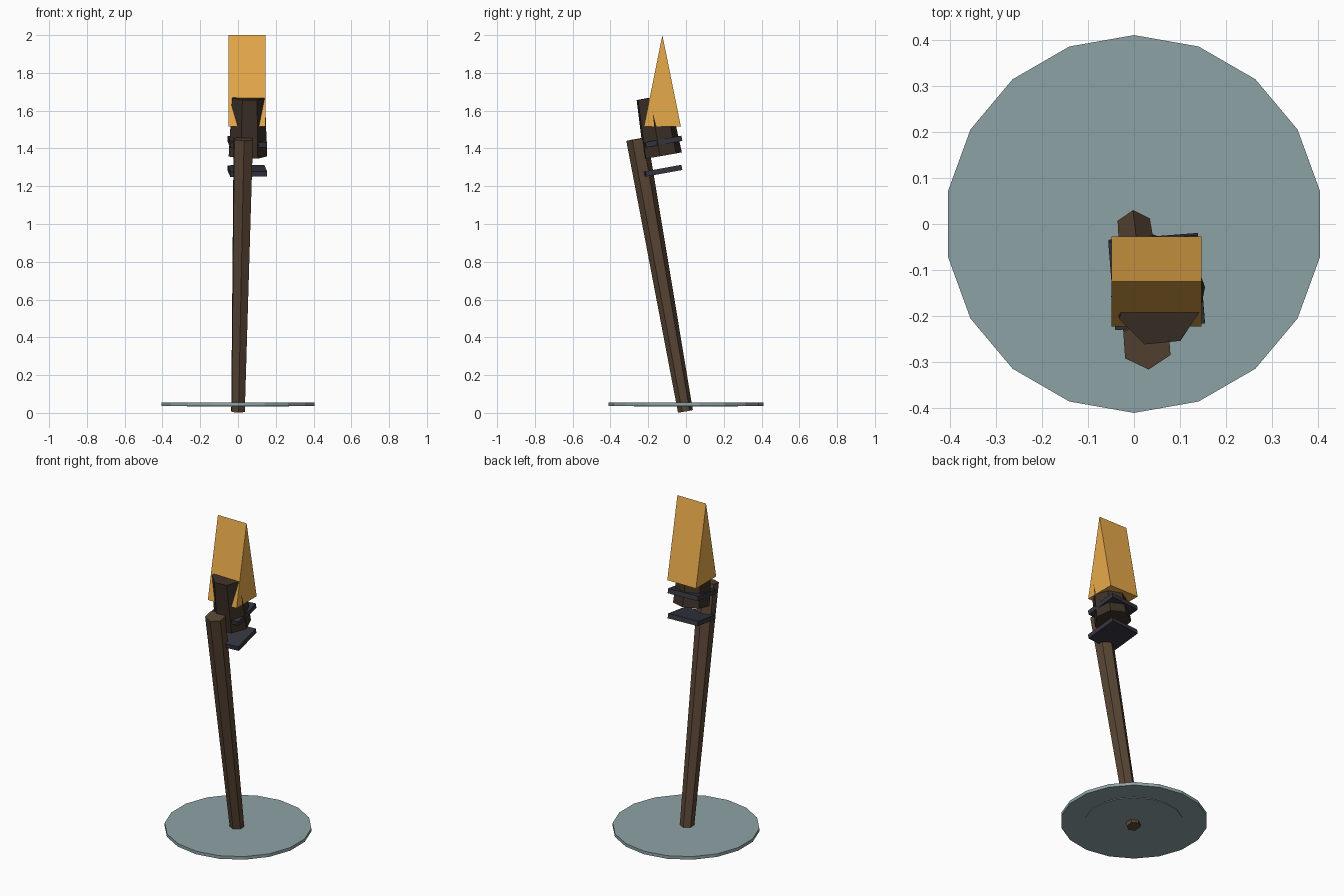
import bpy, bmesh, math
from mathutils import Vector, Matrix

if "Cube" in bpy.data.objects:
    bpy.data.objects.remove(bpy.data.objects["Cube"])


def material(name, rgb):
    m = bpy.data.materials.new(name)
    m.diffuse_color = (*rgb, 1)
    m.use_nodes = True
    m.node_tree.nodes["Principled BSDF"].inputs["Base Color"].default_value = m.diffuse_color
    return m


wood = material("wood", (0.10, 0.06, 0.035))
charred = material("charred_wood", (0.045, 0.03, 0.02))
iron = material("iron", (0.035, 0.035, 0.05))
fire = material("fire", (0.80, 0.40, 0.07))
stone = material("stone", (0.27, 0.36, 0.38))


def finish(name, bm, mat):
    bmesh.ops.recalc_face_normals(bm, faces=bm.faces)
    me = bpy.data.meshes.new(name)
    bm.to_mesh(me)
    bm.free()
    me.materials.append(mat)
    ob = bpy.data.objects.new(name, me)
    bpy.context.collection.objects.link(ob)
    return ob


def shaft(name, a, b, r1, r2, sides, phase, mat):
    """Tapered prism from a to b; its ends are square to its axis."""
    a, b = Vector(a), Vector(b)
    turn = Vector((0, 0, 1)).rotation_difference(b - a)
    bm = bmesh.new()
    rings = []
    for c, r in ((a, r1), (b, r2)):
        ring = []
        for i in range(sides):
            t = math.radians(phase) + math.tau * i / sides
            ring.append(bm.verts.new(c + turn @ Vector((r * math.cos(t), r * math.sin(t), 0))))
        rings.append(ring)
    lo, hi = rings
    bm.faces.new(lo[::-1])
    bm.faces.new(hi)
    for i in range(sides):
        j = (i + 1) % sides
        bm.faces.new((lo[i], lo[j], hi[j], hi[i]))
    return finish(name, bm, mat)


# Base disc with a shallow step underneath
shaft("base_disc", (0, 0, 0.037), (0, 0, 0.056), 0.41, 0.41, 18, 90, stone)
shaft("base_step", (0, 0, 0.033), (0, 0, 0.040), 0.275, 0.275, 18, 90, stone)

# Leaning six-sided pole
shaft("pole", (0, -0.003, 0.008), (0.028, -0.26, 1.45), 0.04, 0.057, 6, 94, wood)

# Seven-sided torch head
shaft("torch_head", (0.05, -0.125, 1.362), (0.054, -0.178, 1.67), 0.105, 0.09, 7, -110, charred)

# Two square iron plates, tilted with the head
for name, z in (("lower_plate", 1.281), ("upper_plate", 1.435)):
    bm = bmesh.new()
    bmesh.ops.create_cube(bm, size=1)
    bm.transform(Matrix.Translation((0.049, -0.125, z))
                 @ Matrix.Rotation(math.radians(10.3), 4, 'X')
                 @ Matrix.Rotation(math.radians(4.5), 4, 'Z')
                 @ Matrix.Diagonal((0.195, 0.195, 0.028, 1)))
    finish(name, bm, iron)

# Flame: a triangular wedge with its ridge along x
bm = bmesh.new()
tri = [bm.verts.new((-0.049, y, z)) for y, z in ((-0.223, 1.515), (-0.027, 1.515), (-0.125, 2.0))]
face = bm.faces.new(tri)
ext = bmesh.ops.extrude_face_region(bm, geom=[face], use_keep_orig=True)
bmesh.ops.translate(bm, vec=(0.195, 0, 0),
                    verts=[g for g in ext["geom"] if isinstance(g, bmesh.types.BMVert)])
finish("flame", bm, fire)
